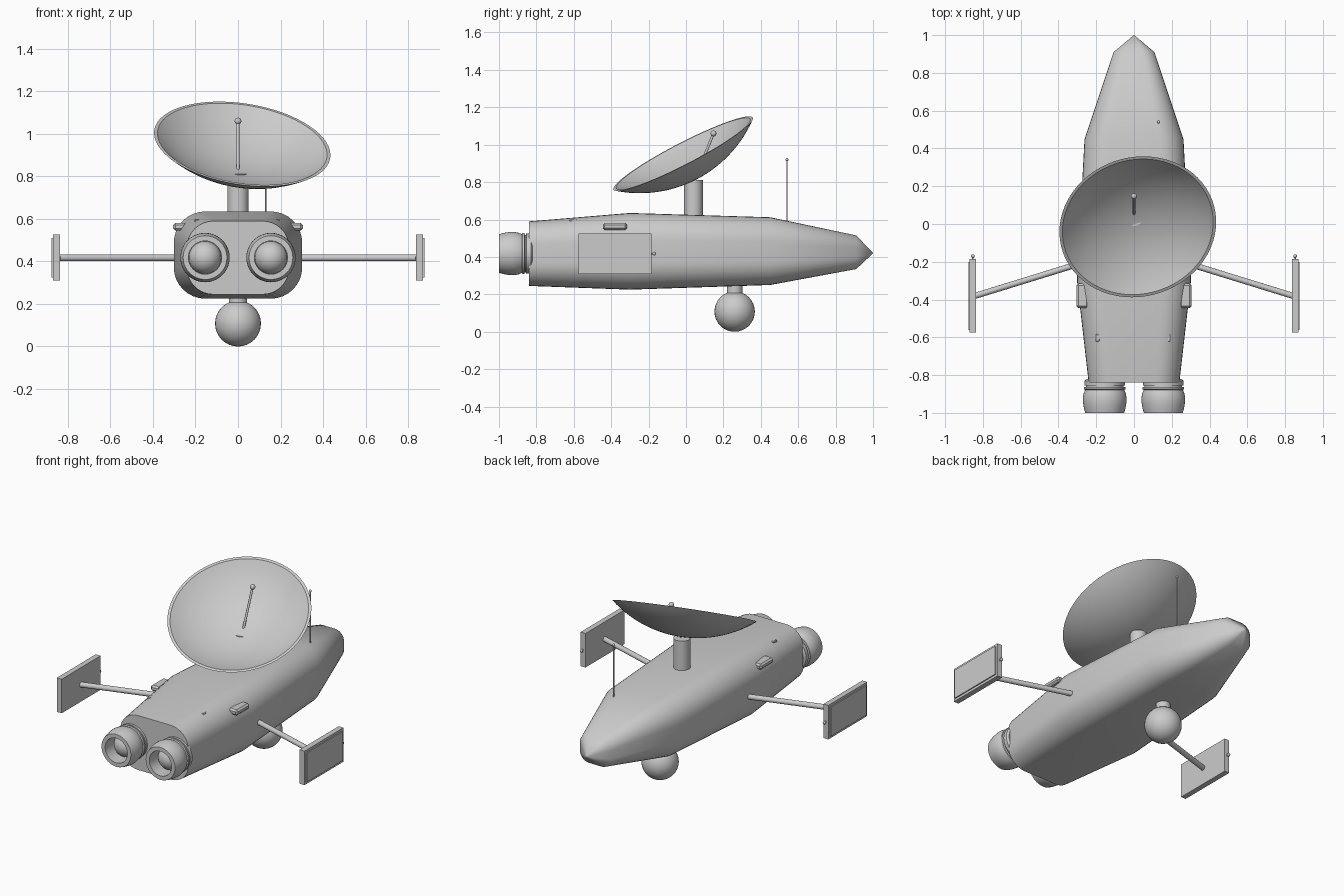
import bpy, bmesh, math
from mathutils import Vector

if "Cube" in bpy.data.objects:
    bpy.data.objects.remove(bpy.data.objects["Cube"], do_unlink=True)

grey = bpy.data.materials.new("hull grey")
grey.use_nodes = True
COLOUR = (0.6, 0.6, 0.6, 1)
grey.diffuse_color = COLOUR
grey.node_tree.nodes["Principled BSDF"].inputs["Base Color"].default_value = COLOUR


def finish(name, bm, angle=35):
    bmesh.ops.remove_doubles(bm, verts=bm.verts, dist=1e-5)
    bmesh.ops.recalc_face_normals(bm, faces=bm.faces)
    mesh = bpy.data.meshes.new(name)
    bm.to_mesh(mesh)
    bm.free()
    mesh.materials.append(grey)
    ob = bpy.data.objects.new(name, mesh)
    bpy.context.collection.objects.link(ob)
    bpy.ops.object.select_all(action='DESELECT')
    ob.select_set(True)
    bpy.context.view_layer.objects.active = ob
    bpy.ops.object.shade_smooth_by_angle(angle=math.radians(angle))
    return ob


def loft(name, rings, angle=35):
    """Skin a list of equal-length rings and cap both ends."""
    bm = bmesh.new()
    loops = [[bm.verts.new(p) for p in ring] for ring in rings]
    n = len(loops[0])
    for a, b in zip(loops, loops[1:]):
        for i in range(n):
            j = (i + 1) % n
            bm.faces.new((a[i], a[j], b[j], b[i]))
    bm.faces.new(loops[0])
    bm.faces.new(loops[-1])
    bmesh.ops.dissolve_degenerate(bm, dist=1e-5, edges=bm.edges)
    return finish(name, bm, angle)


def revolve(name, profile, origin, axis, segments=32, angle=35):
    """Turn (radius, distance along axis) points about an axis."""
    axis = Vector(axis).normalized()
    u = axis.orthogonal().normalized()
    v = axis.cross(u)
    turns = [2 * math.pi * i / segments for i in range(segments)]
    rings = [[Vector(origin) + axis * h + (u * math.cos(t) + v * math.sin(t)) * max(r, 1e-4)
              for t in turns] for r, h in profile]
    return loft(name, rings, angle)


def rod(name, start, end, radius, segments=16):
    d = Vector(end) - Vector(start)
    return revolve(name, [(radius, 0), (radius, d.length)], start, d, segments)


def ball(name, centre, radius, segments=32):
    bm = bmesh.new()
    bmesh.ops.create_uvsphere(bm, u_segments=segments, v_segments=segments // 2, radius=radius)
    bmesh.ops.translate(bm, verts=bm.verts, vec=centre)
    return finish(name, bm)


def box(name, centre, size, bevel=0):
    bm = bmesh.new()
    bmesh.ops.create_cube(bm, size=1)
    bmesh.ops.scale(bm, verts=bm.verts, vec=size)
    bmesh.ops.translate(bm, verts=bm.verts, vec=centre)
    if bevel:
        bmesh.ops.bevel(bm, geom=bm.edges[:], offset=bevel, segments=1, affect='EDGES')
    return finish(name, bm, 20)


def rounded_ring(y, w, bottom, top, steps=8):
    """Rounded rectangle across the hull."""
    mid, h = (top + bottom) / 2, (top - bottom) / 2
    r = min(w, h) * 0.72
    ring = []
    for k, (sx, sz) in enumerate(((1, 1), (-1, 1), (-1, -1), (1, -1))):
        for i in range(steps + 1):
            t = math.pi / 2 * (k + i / steps)
            ring.append((sx * (w - r) + r * math.cos(t), y, mid + sz * (h - r) + r * math.sin(t)))
    return ring


# Hull: y, half width, bottom, top
hull = [(-0.84, 0.24, 0.245, 0.59), (-0.3, 0.302, 0.225, 0.635), (0.45, 0.262, 0.25, 0.612),
        (0.91, 0.108, 0.335, 0.515), (1.0, 0.001, 0.419, 0.421)]
loft("hull", [rounded_ring(*s) for s in hull], 50)

# Dish, its feed and its mast
R, DEPTH = 0.419, 0.15


def bowl(radius, depth, steps=14):
    sphere = (radius ** 2 + depth ** 2) / (2 * depth)
    top = math.asin(radius / sphere)
    return [(sphere * math.sin(top * i / steps), sphere * (1 - math.cos(top * i / steps)) - depth)
            for i in range(steps + 1)]


revolve("dish", bowl(R, DEPTH) + bowl(R - 0.016, DEPTH - 0.014)[::-1],
        (0.02, -0.015, 0.952), (0.14, -0.455, 0.879), 64)
rod("dish_mast", (0, 0.04, 0.62), (0, 0.04, 0.81), 0.05, 32)
rod("dish_feed", (0, 0.05, 0.82), (0, 0.147, 1.06), 0.007)
ball("dish_feed_tip", (0, 0.147, 1.06), 0.016, 16)

# Whip antenna
rod("antenna", (0.13, 0.54, 0.56), (0.13, 0.54, 0.92), 0.004, 8)
ball("antenna_tip", (0.13, 0.54, 0.92), 0.008, 12)

# Sensor ball below the hull
ball("sensor_ball", (0, 0.26, 0.108), 0.108)
rod("sensor_neck", (0, 0.26, 0.19), (0, 0.26, 0.27), 0.042, 32)

# Paired parts
nozzle = [(0.095, -0.02), (0.107, -0.01), (0.107, 0.014), (0.1, 0.016), (0.1, 0.022),
          (0.11, 0.024), (0.11, 0.034), (0.104, 0.038), (0.111, 0.055), (0.116, 0.08),
          (0.115, 0.105), (0.11, 0.135), (0.103, 0.16), (0.078, 0.16), (0.078, 0.05)]
for side, s in (("left", 1), ("right", -1)):
    revolve(side + "_engine", nozzle, (s * 0.155, -0.84, 0.418), (0, -1, 0), 40)
    ball(side + "_engine_core", (s * 0.155, -0.89, 0.418), 0.077)
    rod(side + "_arm", (s * 0.24, -0.195, 0.417), (s * 0.84, -0.38, 0.417), 0.016)
    box(side + "_panel", (s * 0.853, -0.38, 0.418), (0.034, 0.39, 0.216))
    box(side + "_panel_plate", (s * 0.873, -0.38, 0.418), (0.008, 0.36, 0.186))
    ball(side + "_panel_knob", (s * 0.853, -0.17, 0.418), 0.01, 12)
    rod(side + "_knob_stem", (s * 0.853, -0.19, 0.418), (s * 0.853, -0.17, 0.418), 0.004, 8)
    box(side + "_shoulder_pod", (s * 0.273, -0.38, 0.563), (0.064, 0.13, 0.036), 0.01)

# Small fittings on the rear deck
for i, (x, y) in enumerate(((-0.195, -0.505), (-0.193, -0.603), (0.182, -0.603))):
    box(f"deck_fitting_{i + 1}", (x, y, 0.59), (0.024, 0.04, 0.02), 0.004)
